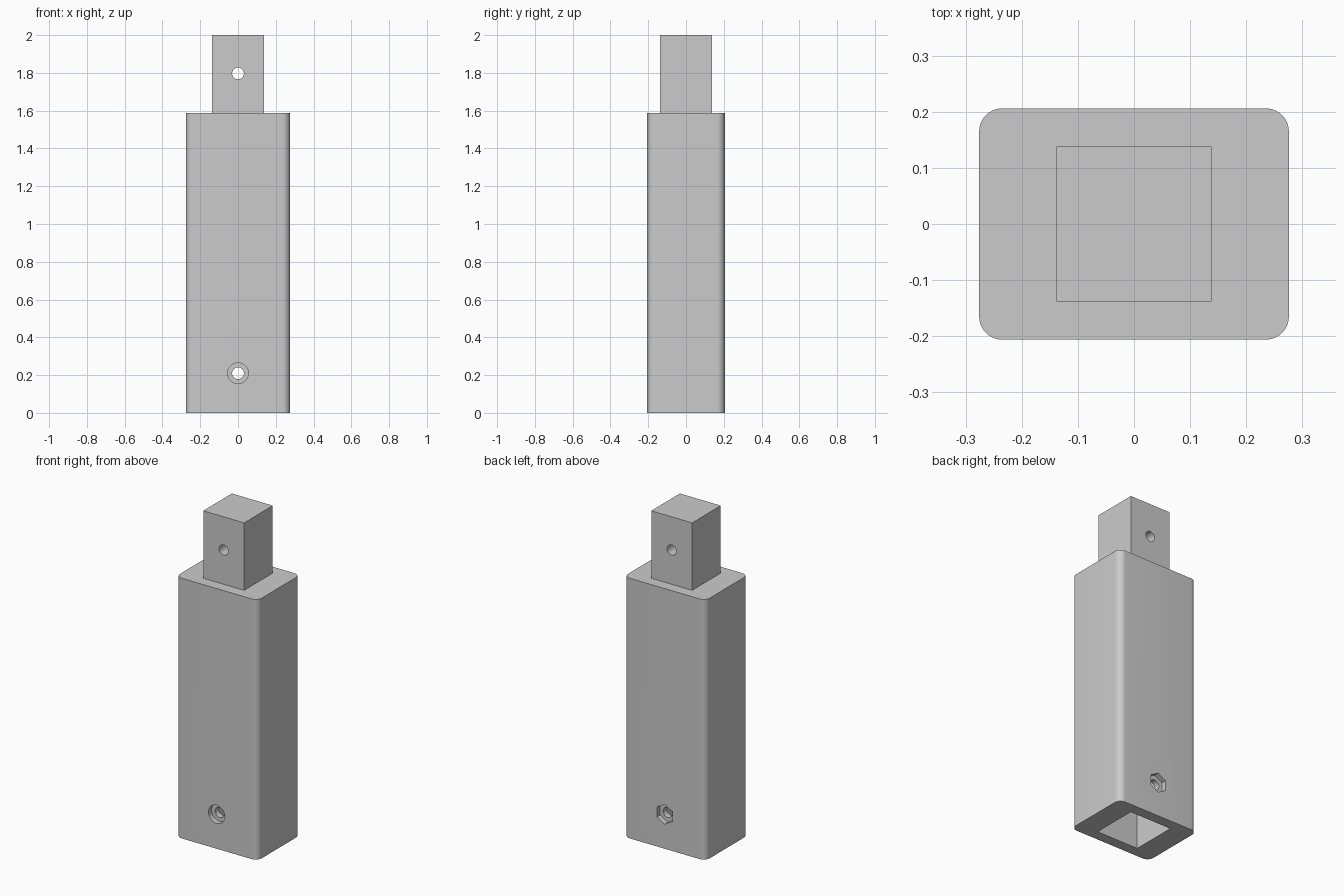
import bpy, bmesh, math
from mathutils import Matrix

cube = bpy.data.objects.get("Cube")
if cube:
    bpy.data.objects.remove(cube, do_unlink=True)

# Single plain grey material
GREY = (0.6, 0.6, 0.6, 1.0)
grey = bpy.data.materials.new("plain_grey")
grey.use_nodes = True
grey.diffuse_color = GREY
grey.node_tree.nodes["Principled BSDF"].inputs["Base Color"].default_value = GREY


def add_object(name, bm):
    bmesh.ops.recalc_face_normals(bm, faces=bm.faces)
    mesh = bpy.data.meshes.new(name)
    bm.to_mesh(mesh)
    bm.free()
    mesh.materials.append(grey)
    obj = bpy.data.objects.new(name, mesh)
    bpy.context.collection.objects.link(obj)
    return obj


def box(name, half_x, half_y, z0, z1, corner=0):
    """Upright box, optionally with rounded vertical corners."""
    bm = bmesh.new()
    bmesh.ops.create_cube(bm, size=2)
    bmesh.ops.scale(bm, vec=(half_x, half_y, (z1 - z0) / 2), verts=bm.verts)
    bmesh.ops.translate(bm, vec=(0, 0, (z0 + z1) / 2), verts=bm.verts)
    if corner:
        upright = [e for e in bm.edges
                   if abs(e.verts[0].co.z - e.verts[1].co.z) > 0.1]
        bmesh.ops.bevel(bm, geom=upright, offset=corner, segments=10,
                        profile=0.5, affect='EDGES')
    return add_object(name, bm)


def bore(name, radius, sides, y0, y1, z):
    """Prism cutter lying along the y axis."""
    bm = bmesh.new()
    bmesh.ops.create_cone(bm, cap_ends=True, segments=sides, radius1=radius,
                          radius2=radius, depth=y1 - y0)
    place = (Matrix.Translation((0, (y0 + y1) / 2, z))
             @ Matrix.Rotation(math.radians(90), 4, 'X'))
    bmesh.ops.transform(bm, matrix=place, verts=bm.verts)
    return add_object(name, bm)


def cut(target, cutters):
    """Subtract each cutter in turn, then discard it."""
    bpy.context.view_layer.objects.active = target
    for cutter in cutters:
        mod = target.modifiers.new("cut", 'BOOLEAN')
        mod.operation = 'DIFFERENCE'
        mod.solver = 'EXACT'
        mod.object = cutter
        bpy.ops.object.modifier_apply(modifier=mod.name)
        bpy.data.objects.remove(cutter, do_unlink=True)


SHOULDER = 1.588
BOLT_Z = 0.21
HOLE_R = 0.031
DEPTH = 0.206

# Main leg body: socket below, bolt hole, round recess in front, nut recess behind
body = box("leg_body", 0.276, DEPTH, 0, SHOULDER, corner=0.041)
cut(body, [
    box("socket_cutter", 0.141, 0.141, -0.1, 0.42),
    bore("bolt_hole_cutter", HOLE_R, 32, -0.3, 0.3, BOLT_Z),
    bore("bolt_head_cutter", 0.055, 32, -0.3, -DEPTH + 0.03, BOLT_Z),
    bore("nut_cutter", 0.06, 6, DEPTH - 0.03, 0.3, BOLT_Z),
])

# Square peg on top with a cross hole
peg = box("top_peg", 0.138, 0.138, SHOULDER, 2)
cut(peg, [bore("peg_hole_cutter", HOLE_R, 32, -0.3, 0.3, 1.797)])

# Smooth the rounded corners and bores, keep real edges crisp
for part in (body, peg):
    bpy.ops.object.select_all(action='DESELECT')
    part.select_set(True)
    bpy.context.view_layer.objects.active = part
    bpy.ops.object.shade_smooth_by_angle(angle=math.radians(30))
